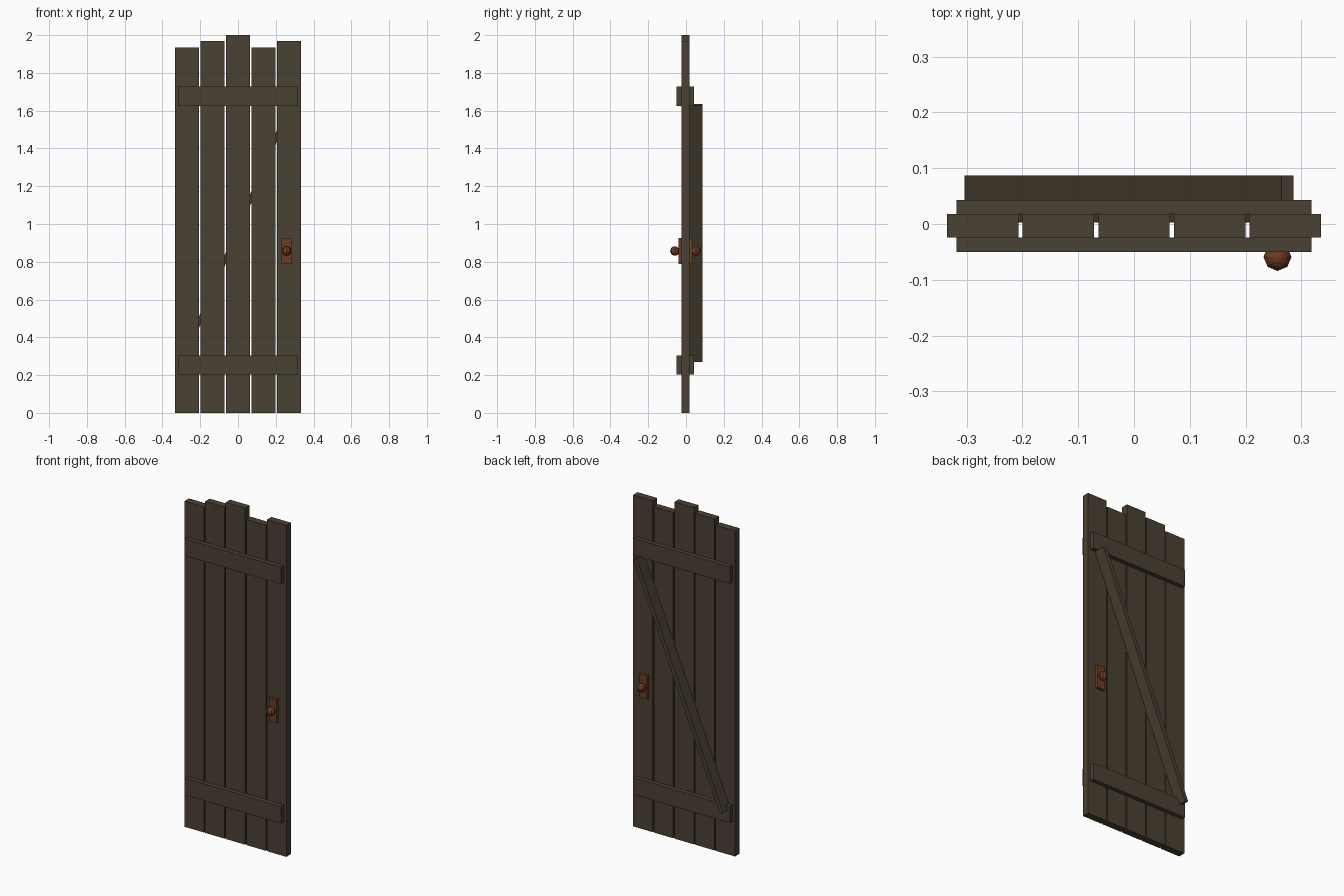
import bpy, math

if "Cube" in bpy.data.objects:
    bpy.data.objects.remove(bpy.data.objects["Cube"])

def material(name, rgb):
    m = bpy.data.materials.new(name)
    m.diffuse_color = (*rgb, 1)
    m.use_nodes = True
    m.node_tree.nodes["Principled BSDF"].inputs["Base Color"].default_value = m.diffuse_color
    return m

WOOD = material("dark weathered wood", (0.067, 0.053, 0.033))
COPPER = material("aged copper", (0.15, 0.045, 0.016))

def box(name, x, y, z, mat):
    """Box from (min, max) ranges on each axis."""
    bpy.ops.mesh.primitive_cube_add(size=1, location=[(r[0] + r[1]) / 2 for r in (x, y, z)])
    ob = bpy.context.object
    ob.name = name
    ob.scale = [r[1] - r[0] for r in (x, y, z)]
    bpy.ops.object.transform_apply(location=False, rotation=False, scale=True)
    ob.data.materials.append(mat)
    return ob

# Five upright planks with uneven tops
for i, top in enumerate((1.935, 1.97, 2.0, 1.935, 1.97)):
    x = (i - 2) * 0.1353
    box(f"plank_{i + 1}", (x - 0.064, x + 0.064), (-0.024, 0.018), (0, top), WOOD)

# Horizontal battens, front and back
for level, z in (("lower", (0.204, 0.305)), ("upper", (1.626, 1.727))):
    box(f"{level}_front_batten", (-0.318, 0.318), (-0.05, -0.024), z, WOOD)
    box(f"{level}_back_batten", (-0.318, 0.318), (0.018, 0.043), z, WOOD)

# Diagonal brace across the back
brace = box("diagonal_brace", (-0.736, 0.736), (-0.042, 0.042), (-0.0118, 0.0118), WOOD)
brace.location = (-0.009, 0.045, 0.9525)
brace.rotation_euler = (0, -math.radians(67.3), 0)

# Door knobs with backing plates on both sides
for side, plate_y, knob_y in (("front", (-0.04, -0.024), -0.059), ("back", (0.018, 0.034), 0.052)):
    box(f"{side}_knob_plate", (0.231, 0.282), plate_y, (0.788, 0.926), COPPER)
    bpy.ops.mesh.primitive_uv_sphere_add(segments=8, ring_count=8, radius=0.025,
                                         location=(0.257, knob_y, 0.857))
    knob = bpy.context.object
    knob.name = f"{side}_knob"
    knob.data.materials.append(COPPER)
